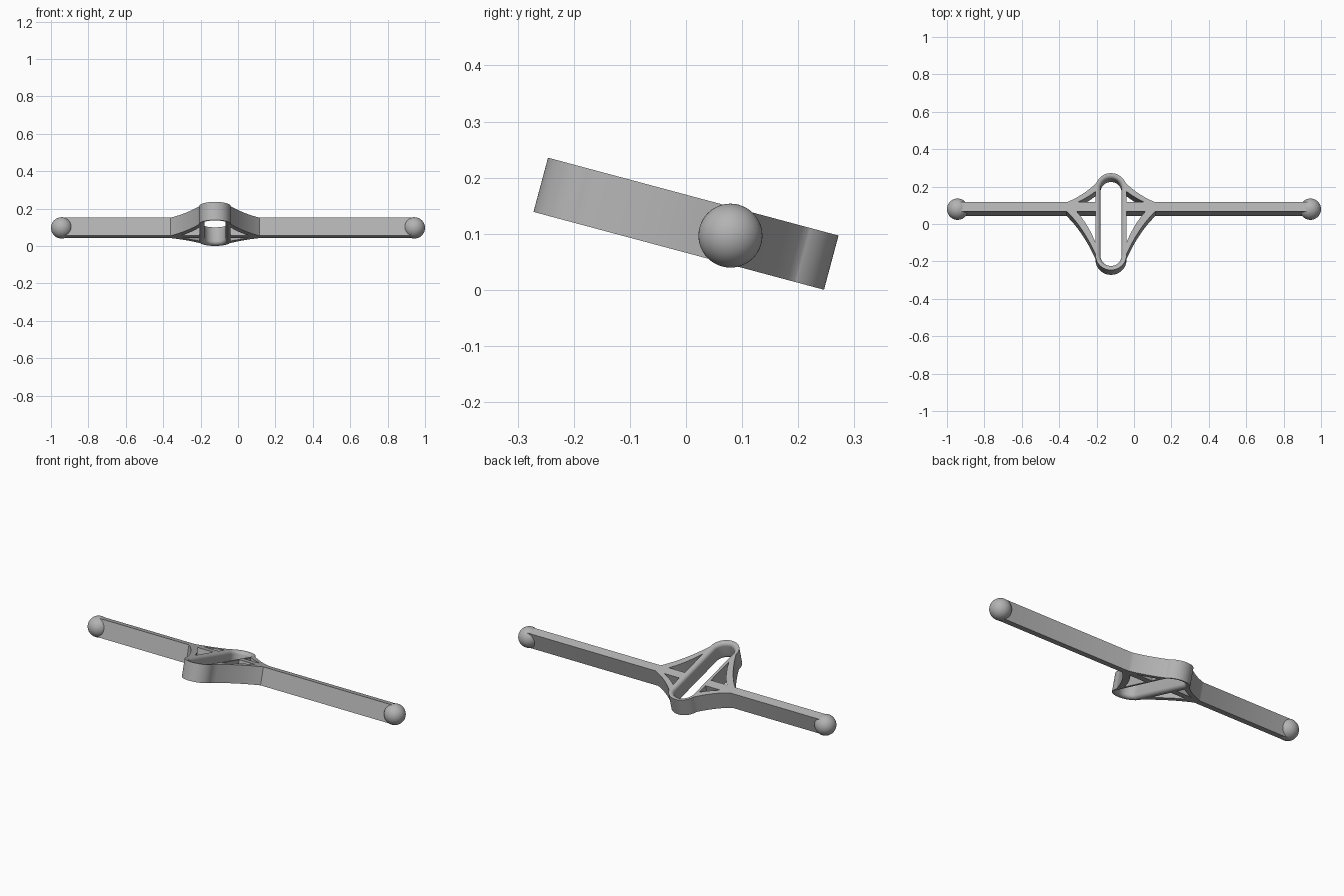
import bpy, bmesh, math
from mathutils import Vector, Matrix

cube = bpy.data.objects.get("Cube")
if cube:
    bpy.data.objects.remove(cube, do_unlink=True)

grey = bpy.data.materials.new("plain grey")
grey.use_nodes = True
colour = (0.45, 0.45, 0.45, 1)
grey.diffuse_color = colour
grey.node_tree.nodes["Principled BSDF"].inputs["Base Color"].default_value = colour

MID = -0.123            # loop centre along x
END = 0.943             # ball centres
ARM, HALF_W = 0.082, 0.025
HALF_T = 0.05           # half plate thickness
R_OUT, R_IN, FILLET = 0.083, 0.056, 0.02
CAP = 0.185             # distance of loop end centres
TILT = Matrix.Translation((0, 0, 0.118)) @ Matrix.Rotation(math.radians(-15), 4, 'X')
lo, hi = ARM - HALF_W, ARM + HALF_W


def arc(r, a0, a1, cy, n=24):
    return [(r * math.cos(a), cy + r * math.sin(a))
            for a in (math.radians(a0 + (a1 - a0) * i / n) for i in range(n + 1))]


def stadium(r):
    return arc(r, 0, 180, CAP) + arc(r, 180, 360, -CAP)


def bend(a, b, c, n=12):
    a, b, c = Vector(a), Vector(b), Vector(c)
    return [tuple(a * (1 - t) ** 2 + b * 2 * t * (1 - t) + c * t * t)
            for t in (i / n for i in range(n + 1))]


def finish(name, bm, angle=30):
    bmesh.ops.remove_doubles(bm, verts=bm.verts, dist=1e-5)
    bmesh.ops.recalc_face_normals(bm, faces=bm.faces)
    mesh = bpy.data.meshes.new(name)
    bm.to_mesh(mesh)
    bm.free()
    mesh.materials.append(grey)
    obj = bpy.data.objects.new(name, mesh)
    bpy.context.collection.objects.link(obj)
    obj.matrix_world = TILT
    bpy.ops.object.select_all(action='DESELECT')
    bpy.context.view_layer.objects.active = obj
    obj.select_set(True)
    bpy.ops.object.shade_smooth_by_angle(angle=math.radians(angle))
    return obj


def plate(name, outlines):
    curve = bpy.data.curves.new(name + " profile", 'CURVE')
    curve.dimensions, curve.fill_mode, curve.extrude = '2D', 'BOTH', HALF_T
    for pts in outlines:
        spline = curve.splines.new('POLY')
        spline.points.add(len(pts) - 1)
        for p, (x, y) in zip(spline.points, pts):
            p.co = (x + MID, y, 0, 1)
        spline.use_cyclic_u = True
    helper = bpy.data.objects.new(name + " profile", curve)
    bpy.context.collection.objects.link(helper)
    graph = bpy.context.evaluated_depsgraph_get()
    bm = bmesh.new()
    mesh = bpy.data.meshes.new_from_object(helper.evaluated_get(graph))
    bm.from_mesh(mesh)
    bpy.data.meshes.remove(mesh)
    bpy.data.objects.remove(helper, do_unlink=True)
    return finish(name, bm)


def flip(pts):
    return [(-x, y) for x, y in reversed(pts)]


# Half outline, from the bottom of the loop, along one arm, to the top
def half(length):
    return (arc(R_OUT, -90, -6, -CAP)
            + bend((R_OUT, -0.18), (0.15, -0.03), (0.237, lo))
            + [(length, lo), (length, hi)]
            + bend((0.237, hi), (0.155, 0.14), (0.078, 0.213))
            + arc(R_OUT, 22, 90, CAP))


# Body plate: arms, braces and loop rim, with triangular windows
upper_window = [(R_OUT, hi), (0.18, hi)] + bend((0.18, hi), (0.13, 0.13), (R_OUT, 0.167))[1:]
lower_window = [(R_OUT, lo)] + bend((R_OUT, -0.115), (0.125, -0.01), (0.185, lo))
windows = [upper_window, lower_window]
outline = half(END - MID)[:-1] + flip(half(END + MID))[:-1]
plate("body_plate", [outline, stadium(R_IN + FILLET)] + windows + [flip(w) for w in windows])

# Rounded lining of the slot
section = []
for side in (1, -1):
    quarter = [(R_IN + FILLET * (1 - math.cos(a)), side * (HALF_T - FILLET * (1 - math.sin(a))))
               for a in (math.radians(90 * i / 8) for i in range(9))]
    section += quarter[::-1] if side > 0 else quarter
bm = bmesh.new()
rings = [[bm.verts.new((x + MID, y, w)) for x, y in stadium(r)] for r, w in section]
for a, b in zip(rings, rings[1:]):
    for i in range(len(a)):
        j = (i + 1) % len(a)
        bm.faces.new((a[i], b[i], b[j], a[j]))
lining = finish("slot_lining", bm, 40)
# Make the open lining face the inside of the slot
face = lining.data.polygons[0]
if face.normal.dot(face.center - Vector((MID, CAP, 0))) > 0 and face.normal.z <= 0.99:
    lining.data.flip_normals()

# Balls on the arm ends
for name, x in (("left_ball", END), ("right_ball", -END)):
    bm = bmesh.new()
    bmesh.ops.create_uvsphere(bm, u_segments=48, v_segments=24, radius=0.057,
                              matrix=Matrix.Translation((x, ARM, 0)))
    finish(name, bm)
